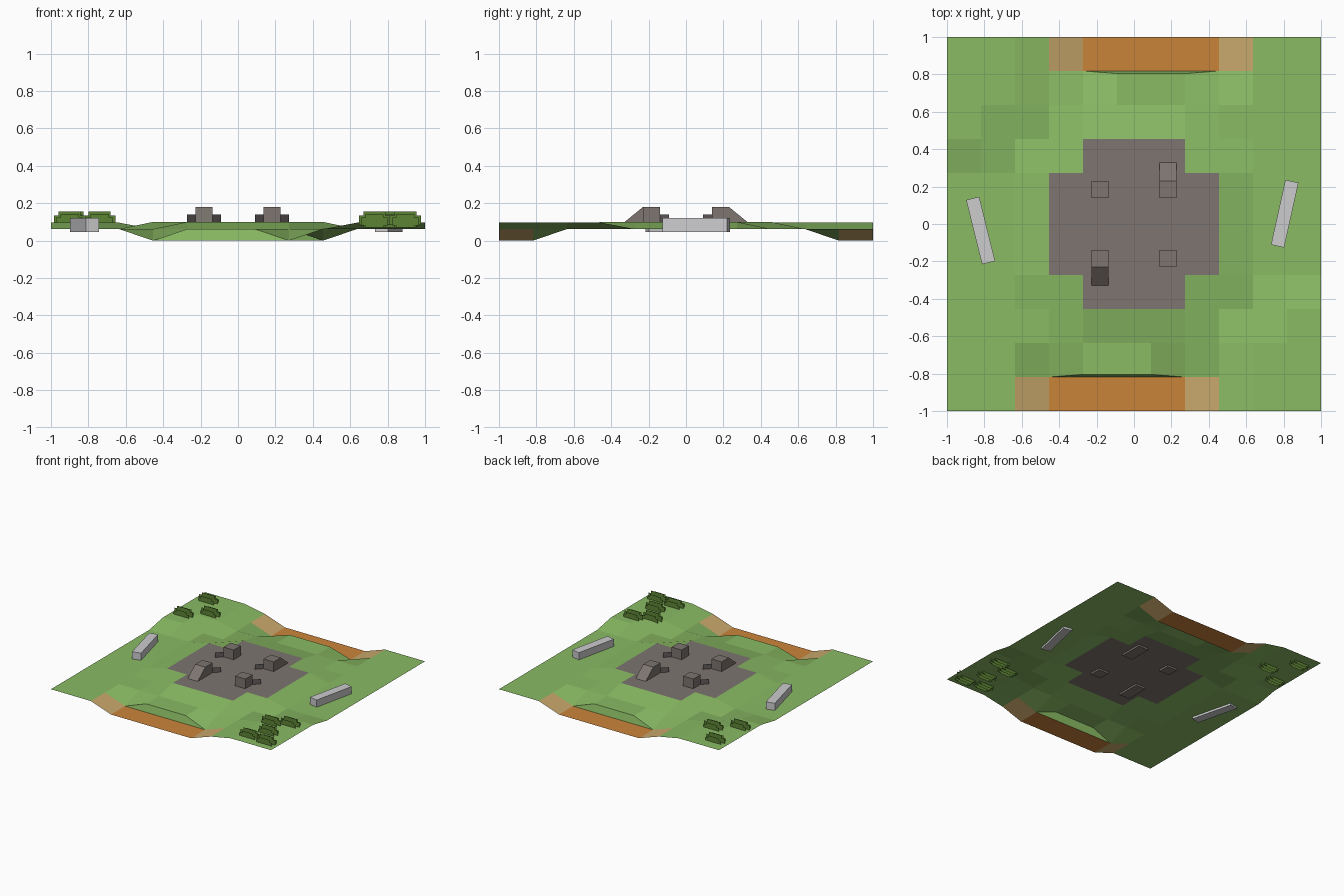
import bpy, bmesh, math
from mathutils import Matrix, Vector

if "Cube" in bpy.data.objects:
    bpy.data.objects.remove(bpy.data.objects["Cube"])


def srgb(r, g, b):
    f = lambda c: (c / 255 / 12.92) if c < 10 else ((c / 255 + 0.055) / 1.055) ** 2.4
    return (f(r), f(g), f(b), 1)


def material(name, rgb):
    m = bpy.data.materials.new(name)
    m.diffuse_color = srgb(*rgb)
    m.use_nodes = True
    m.node_tree.nodes["Principled BSDF"].inputs["Base Color"].default_value = m.diffuse_color
    return m


GRASS = material("grass green", (138, 187, 100))
PAVING = material("paving grey", (125, 117, 112))
CLAY = material("clay orange", (202, 132, 58))
SAND = material("sand", (202, 169, 108))
STONE = material("pale stone", (204, 204, 206))
BUSH = material("bush green", (92, 132, 52))
FLAP = material("dark grey", (100, 94, 92))


def finish(name, bm, mats):
    me = bpy.data.meshes.new(name)
    bm.to_mesh(me)
    bm.free()
    for m in mats:
        me.materials.append(m)
    ob = bpy.data.objects.new(name, me)
    bpy.context.collection.objects.link(ob)
    return ob


# --- Terrain: 11 x 11 tiles, symmetric under a half turn -------------------
N, STEP = 11, 2 / 11
BASE, HILL, PLATEAU = 0.062, 0.096, 0.1


def height(i, j):
    a, b = abs(2 * i - N), abs(2 * j - N)      # odd numbers 1..11
    if (a <= 5 and b <= 3) or (a <= 3 and b <= 5):
        return PLATEAU
    if j > 5:                                  # rear half repeats the front
        i, j = N - i, N - j
    if j <= 1 and 3 <= i <= 7:
        return 0.0                             # sunken clay track
    if (i >= 9 and j <= 2) or (i >= 10 and j <= 3):
        return HILL                            # raised corner
    return BASE


def tile_material(i, j):
    a, b = abs(2 * i - N + 1), abs(2 * j - N + 1)   # even numbers 0..10
    if (a <= 4 and b <= 2) or (a <= 2 and b <= 4):
        return 1
    if j in (0, N - 1):
        k = i if j == 0 else N - 1 - i
        if 3 <= k <= 6:
            return 2
        if k in (2, 7):
            return 3
    return 0


bm = bmesh.new()
cache = {}


def vert(i, j, raised=False):
    key = (i, j, raised)
    if key not in cache:
        y, z = -1 + j * STEP, height(i, j)
        if raised:                             # bank top above the track
            y, z = y * 0.983, BASE
        cache[key] = bm.verts.new((-1 + i * STEP, y, z))
    return cache[key]


def on_bank(i, j):
    return (j == 1 and 4 <= i <= 6) or (j == N - 1 and 5 <= i <= 7)


for i in range(N):
    for j in range(N):
        green = 0 < j < N - 1
        ring = [(i, j), (i + 1, j), (i + 1, j + 1), (i, j + 1)]
        f = bm.faces.new([vert(p, q, green and on_bank(p, q)) for p, q in ring])
        f.material_index = tile_material(i, j)
# steep bank faces between the track and the grass
for j, start in ((1, 3), (N - 1, 4)):
    for i in range(start, start + 4):
        loop = [vert(i, j), vert(i + 1, j),
                vert(i + 1, j, on_bank(i + 1, j)), vert(i, j, on_bank(i, j))]
        loop = list(dict.fromkeys(loop))
        bm.faces.new(loop if j == 1 else loop[::-1])
finish("terrain", bm, [GRASS, PAVING, CLAY, SAND])


# --- Stone blocks, two of them with a ramp ----------------------------------
def block(name, cx, cy, ramp):
    s, z0, z1 = 0.046, 0.085, 0.18
    d = 1 if cy > 0 else -1
    foot = s + (0.098 if ramp else 0)
    prof = [(-s, z0), (foot, z0), (foot, 0.1), (s, z1), (-s, z1)]
    if not ramp:
        prof.pop(2)
    bm = bmesh.new()
    face = bm.faces.new([bm.verts.new((cx - s, cy + d * y, z)) for y, z in prof])
    ext = bmesh.ops.extrude_face_region(bm, geom=[face])
    moved = [v for v in ext["geom"] if isinstance(v, bmesh.types.BMVert)]
    bmesh.ops.translate(bm, verts=moved, vec=(2 * s, 0, 0))
    bmesh.ops.recalc_face_normals(bm, faces=bm.faces)
    finish(name, bm, [PAVING])


def card(name, points, mat):
    bm = bmesh.new()
    bm.faces.new([bm.verts.new(p) for p in points])
    finish(name, bm, [mat])


for sx in (-1, 1):
    for sy in (-1, 1):
        cx, cy = 0.182 * sx, 0.184 * sy
        block("stone_block", cx, cy, sx == sy)
        # upright diagonal flap at one corner of each block
        x0, y0 = cx + (0.046 if sy < 0 else -0.046), cy - 0.046 * sy
        x1, y1 = x0 - 0.046 * sy, y0 - 0.046 * sy
        card("block_flap", [(x0, y0, 0.1), (x1, y1, 0.1),
                            (x1, y1, 0.14), (x0, y0, 0.14)], FLAP)

# --- Long pale barriers ------------------------------------------------------
for cx, cy, ang in ((-0.82, -0.035, 14), (0.806, 0.055, -12.5)):
    bm = bmesh.new()
    mat = (Matrix.Translation((cx, cy, 0.083))
           @ Matrix.Rotation(math.radians(ang), 4, 'Z')
           @ Matrix.Diagonal((0.072, 0.355, 0.076, 1)))
    bmesh.ops.create_cube(bm, size=1, matrix=mat)
    finish("barrier", bm, [STONE])

# --- Bushes: parallel upright cards facing front and back --------------------
OUTLINE = [(-0.7, 0), (0.7, 0), (0.7, 0.15), (1, 0.15), (1, 0.75),
           (0.7, 0.75), (0.7, 1), (-0.7, 1), (-0.7, 0.75), (-1, 0.75),
           (-1, 0.15), (-0.7, 0.15)]
SPOTS = [(0.86, -0.55), (0.73, -0.61), (0.81, -0.76), (0.73, -0.89), (0.895, -0.91),
         (-0.9, 0.58), (-0.74, 0.70), (-0.885, 0.88)]
for bx, by in SPOTS:
    ground = 0.07
    for dy, w, h in ((-0.03, 0.07, 0.07), (0, 0.084, 0.085), (0.03, 0.07, 0.07)):
        card("bush_card", [(bx + u * w, by + dy, ground + v * h) for u, v in OUTLINE], BUSH)
